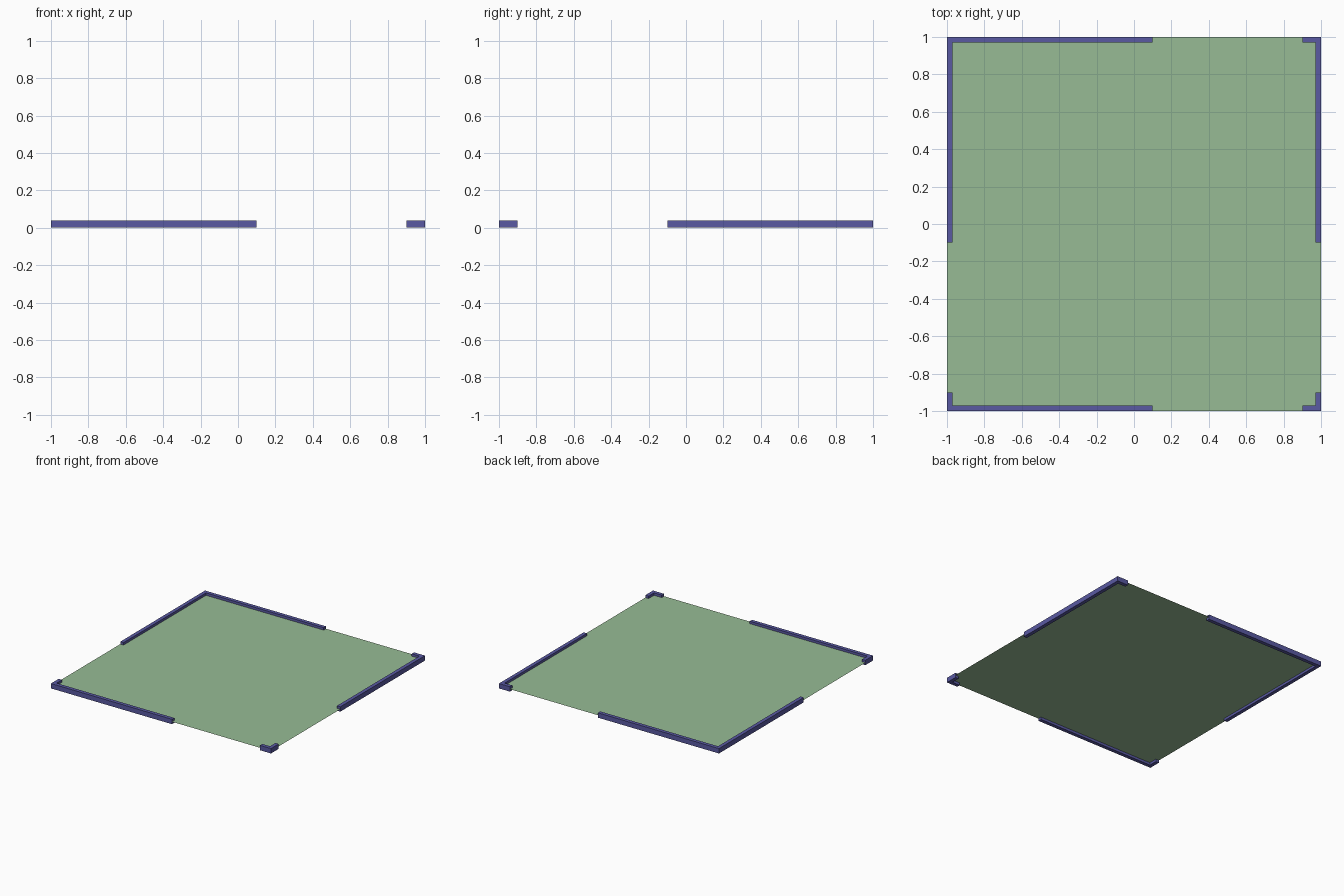
import bpy

if "Cube" in bpy.data.objects:
    bpy.data.objects.remove(bpy.data.objects["Cube"])


def material(name, rgb):
    m = bpy.data.materials.new(name)
    m.diffuse_color = (*rgb, 1)
    m.use_nodes = True
    m.node_tree.nodes["Principled BSDF"].inputs["Base Color"].default_value = m.diffuse_color
    return m


FLOOR = material("floor_green", (0.31, 0.50, 0.30))
WALL = material("wall_blue", (0.10, 0.10, 0.36))
T, H = 0.03, 0.04  # wall thickness and height


def box(name, x0, x1, y0, y1):
    bpy.ops.mesh.primitive_cube_add(size=1, location=((x0 + x1) / 2, (y0 + y1) / 2, H / 2))
    o = bpy.context.object
    o.name = name
    o.scale = (x1 - x0, y1 - y0, H)
    bpy.ops.object.transform_apply(location=False, rotation=False, scale=True)
    o.data.materials.append(WALL)


# Floor sheet at mid height of the low walls
bpy.ops.mesh.primitive_plane_add(size=2, location=(0, 0, H / 2))
floor = bpy.context.object
floor.name = "floor"
floor.data.materials.append(FLOOR)

# Front and back walls, each with a doorway gap near the right corner
for side, y0 in (("front", -1), ("back", 1 - T)):
    box(side + "_wall_long", -1, 0.1, y0, y0 + T)
    box(side + "_wall_short", 0.9, 1, y0, y0 + T)

# Left and right walls, each with a doorway gap near the front corner
for side, x0 in (("left", -1), ("right", 1 - T)):
    box(side + "_wall_long", x0, x0 + T, -0.1, 1)
    box(side + "_wall_short", x0, x0 + T, -1, -0.9)
